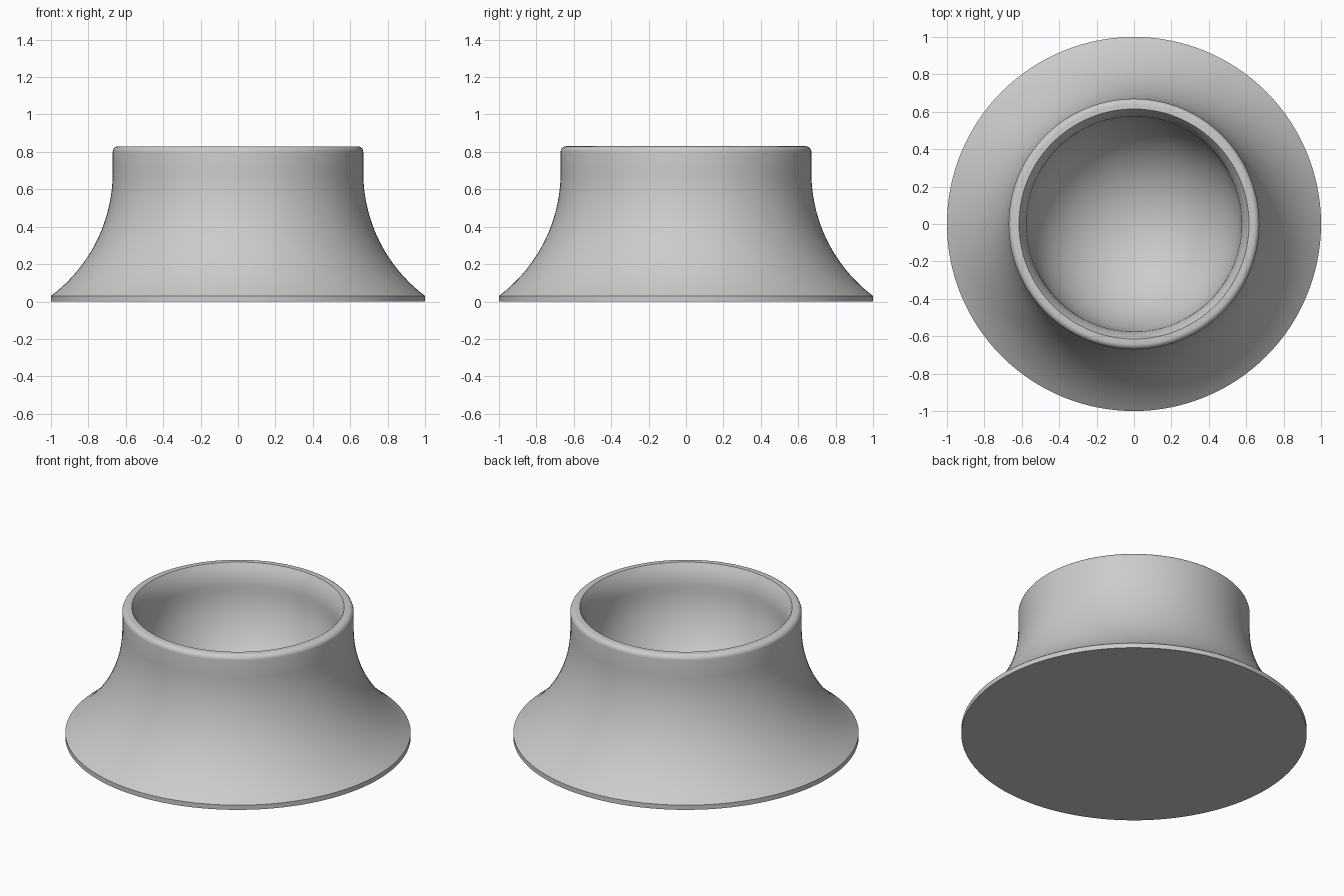
import bpy, bmesh
from math import sin, cos, asin, pi, tau
from mathutils import Vector

cube = bpy.data.objects.get("Cube")
if cube:
    bpy.data.objects.remove(cube)

SEGMENTS = 128
TOP, NECK, MOUTH, LIP = 0.83, 0.67, 0.615, 0.575
EDGE = 0.03


def arc(cx, cz, radius, start, end, steps):
    """Points (r, z) along a circular arc."""
    return [(cx + radius * cos(a), cz + radius * sin(a))
            for a in (start + (end - start) * i / steps for i in range(steps + 1))]


# Concave flare: vertical at the neck, sweeping out to the base edge
neck_z = 0.69
rise, run = neck_z - EDGE, 1 - NECK
flare_r = (rise ** 2 + run ** 2) / (2 * run)
sweep = asin(rise / flare_r)
flare = arc(NECK + flare_r, neck_z, flare_r, pi + sweep, pi, 24)

# Rounded outer rim
rim = arc(NECK - EDGE, TOP - EDGE, EDGE, 0, pi / 2, 6)

# Mouth eases in to the lip, then a hemispherical bowl
lip_z = TOP - 0.14
drop, inset = TOP - lip_z, MOUTH - LIP
ease_r = (drop ** 2 + inset ** 2) / (2 * inset)
mouth = arc(LIP + ease_r, lip_z, ease_r, pi - asin(drop / ease_r), pi, 6)
bowl = arc(0, lip_z, LIP, 0, -pi / 2, 24)[1:]

profile = [(0, 0), (1, 0)] + flare + rim + mouth + bowl

# Revolve the profile
bm = bmesh.new()
verts = [bm.verts.new((r, 0, z)) for r, z in profile]
edges = [bm.edges.new(pair) for pair in zip(verts, verts[1:])]
bmesh.ops.spin(bm, geom=verts + edges, cent=Vector(), axis=(0, 0, 1),
               angle=tau, steps=SEGMENTS, use_merge=True)
bmesh.ops.remove_doubles(bm, verts=bm.verts, dist=1e-4)
bmesh.ops.recalc_face_normals(bm, faces=bm.faces)
mesh = bpy.data.meshes.new("flared_cup_stand")
bm.to_mesh(mesh)
bm.free()

stand = bpy.data.objects.new("flared_cup_stand", mesh)
bpy.context.collection.objects.link(stand)

# Plain grey
grey = bpy.data.materials.new("plain_grey")
grey.use_nodes = True
colour = (0.6, 0.6, 0.6, 1)
grey.diffuse_color = colour
grey.node_tree.nodes["Principled BSDF"].inputs["Base Color"].default_value = colour
mesh.materials.append(grey)

# Smooth curves with crisp rims
bpy.ops.object.select_all(action="DESELECT")
stand.select_set(True)
bpy.context.view_layer.objects.active = stand
bpy.ops.object.shade_smooth_by_angle(angle=pi / 6)
